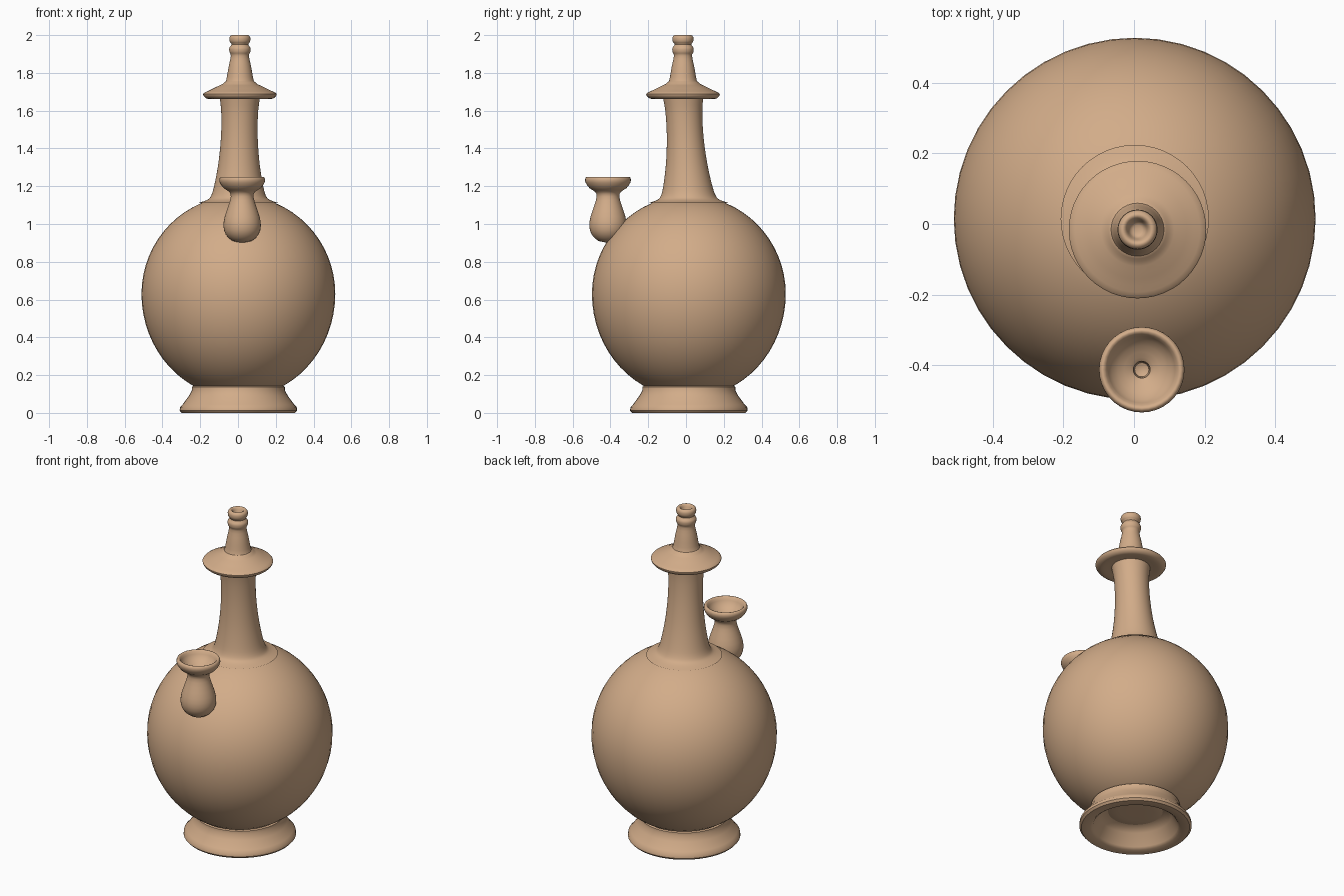
import bpy
import bmesh
import math

old = bpy.data.objects.get("Cube")
if old:
    bpy.data.objects.remove(old, do_unlink=True)

# One clay colour for the whole vessel
clay = bpy.data.materials.new("tan clay")
clay.use_nodes = True
CLAY = (0.645, 0.413, 0.25, 1)
clay.diffuse_color = CLAY
bsdf = clay.node_tree.nodes["Principled BSDF"]
bsdf.inputs["Base Color"].default_value = CLAY
bsdf.inputs["Roughness"].default_value = 0.8


def smooth_profile(points, steps=3):
    """Catmull-Rom curve through (radius, height) points."""
    out = []
    for i in range(len(points) - 1):
        a, b = points[max(i - 1, 0)], points[i]
        c, d = points[i + 1], points[min(i + 2, len(points) - 1)]
        for s in range(steps):
            t = s / steps
            out.append(tuple(
                0.5 * (2 * q + (r - p) * t + (2 * p - 5 * q + 4 * r - w) * t * t
                       + (3 * q - p - 3 * r + w) * t ** 3)
                for p, q, r, w in zip(a, b, c, d)))
    return out + [points[-1]]


def lean(z):
    """Axis of the hand-made vessel, which tilts a little above the body."""
    t = min(max((z - 1.1) / 0.58, 0), 1)
    return 0.002 + 0.008 * t, 0.015 - 0.031 * t


def lathe(name, profile, axis=lean, sides=48):
    bm = bmesh.new()
    rings = []
    for r, z in profile:
        cx, cy = axis(z)
        if r < 0.001:
            rings.append([bm.verts.new((cx, cy, z))])
        else:
            rings.append([bm.verts.new((cx + r * math.cos(math.tau * k / sides),
                                        cy + r * math.sin(math.tau * k / sides), z))
                          for k in range(sides)])
    for low, high in zip(rings, rings[1:]):
        for k in range(sides):
            n = (k + 1) % sides
            corners = [low[k % len(low)], low[n % len(low)],
                       high[n % len(high)], high[k % len(high)]]
            bm.faces.new(list(dict.fromkeys(corners)))
    bmesh.ops.recalc_face_normals(bm, faces=bm.faces)
    mesh = bpy.data.meshes.new(name)
    bm.to_mesh(mesh)
    bm.free()
    mesh.materials.append(clay)
    obj = bpy.data.objects.new(name, mesh)
    bpy.context.collection.objects.link(obj)
    bpy.ops.object.select_all(action="DESELECT")
    obj.select_set(True)
    bpy.context.view_layer.objects.active = obj
    bpy.ops.object.shade_smooth_by_angle(angle=math.radians(45))
    return obj


# Round body, slightly taller above and below than a true sphere
body = []
for i in range(33):
    a = -math.pi / 2 + math.pi * i / 32
    body.append((0.513 * math.cos(a), 0.63 + (0.55 if a < 0 else 0.52) * math.sin(a)))
body = [(r, min(max(z, 0.1), 1.125)) for r, z in body]
lathe("round_body", body)

# Flared hollow foot
lathe("flared_foot", [(0, 0.11), (0.15, 0.105), (0.2, 0.08), (0.235, 0.012), (0.25, 0),
                      (0.3, 0), (0.311, 0.012), (0.309, 0.03), (0.295, 0.045),
                      (0.262, 0.09), (0.246, 0.12), (0.246, 0.138), (0.225, 0.15),
                      (0.15, 0.16), (0, 0.16)])

# Long waisted neck
lathe("long_neck", smooth_profile([
    (0.21, 1.112), (0.165, 1.128), (0.145, 1.15), (0.13, 1.2), (0.112, 1.3),
    (0.101, 1.4), (0.096, 1.5), (0.098, 1.6), (0.108, 1.68)]))

# Broad drip collar
lathe("neck_collar", smooth_profile([
    (0, 1.668), (0.1, 1.667), (0.15, 1.661), (0.178, 1.665), (0.194, 1.682),
    (0.19, 1.694), (0.16, 1.708), (0.12, 1.728), (0.09, 1.742), (0.07, 1.758),
    (0, 1.76)], 2))

# Tapered spire with two rings and a small mouth
lathe("ringed_spire", smooth_profile([
    (0.085, 1.742), (0.073, 1.76), (0.06, 1.83), (0.048, 1.89), (0.055, 1.91),
    (0.056, 1.932), (0.044, 1.95), (0.054, 1.966), (0.055, 1.988), (0.044, 2.0),
    (0.032, 1.994), (0.02, 1.965), (0, 1.96)]), sides=32)

# Bulbous side spout with a cupped mouth
lathe("side_spout", smooth_profile([
    (0, 0.902), (0.05, 0.91), (0.087, 0.945), (0.099, 0.99), (0.092, 1.04),
    (0.072, 1.1), (0.06, 1.145), (0.068, 1.17), (0.098, 1.19), (0.118, 1.218),
    (0.121, 1.238), (0.113, 1.25), (0.101, 1.244), (0.085, 1.212), (0.05, 1.185),
    (0.024, 1.17), (0.02, 1.13), (0, 1.125)], 2),
    axis=lambda z: (0.022, -0.413), sides=36)
